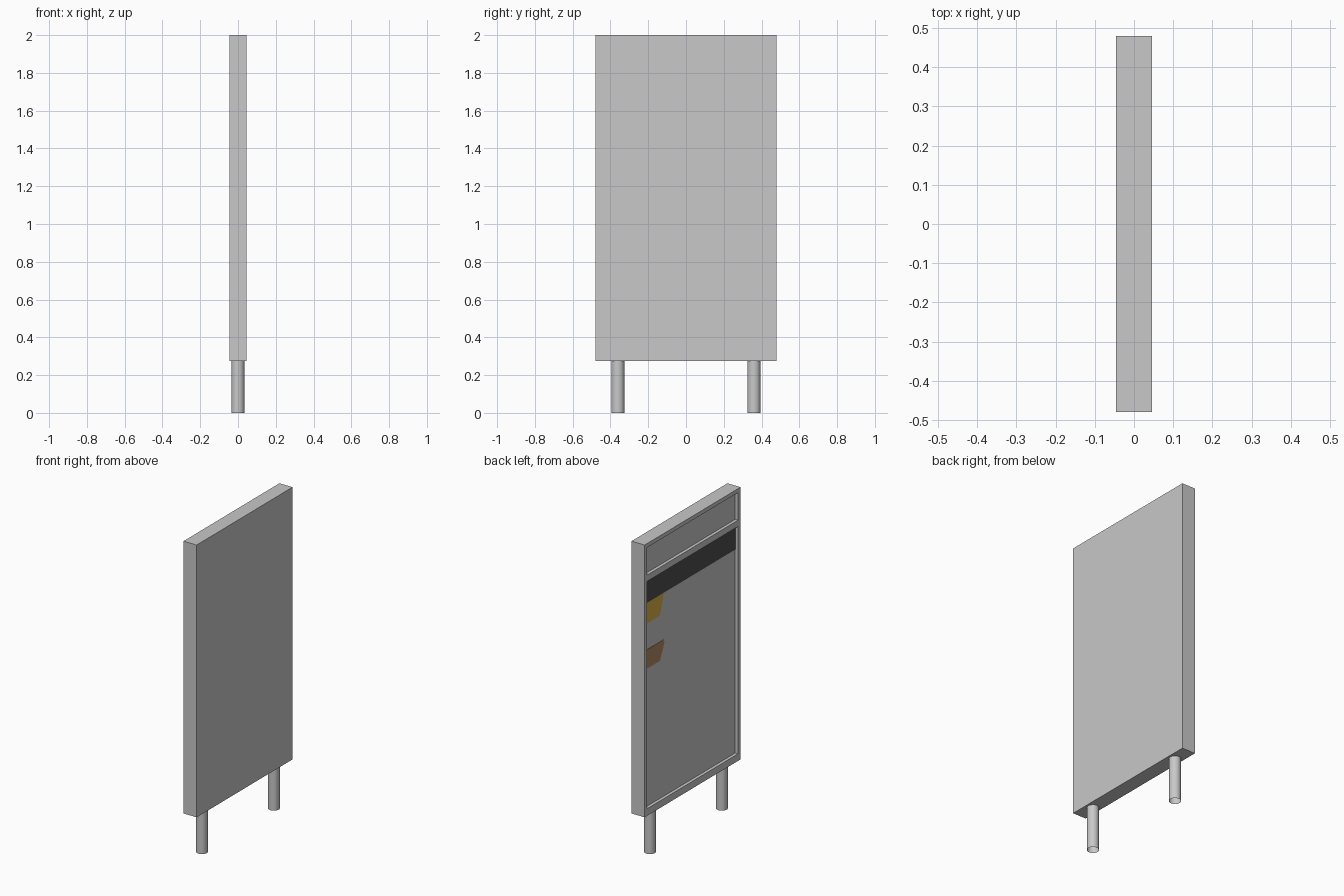
import bpy, bmesh
from mathutils import Vector

if "Cube" in bpy.data.objects:
    bpy.data.objects.remove(bpy.data.objects["Cube"])


def material(name, rgb):
    m = bpy.data.materials.new(name)
    m.diffuse_color = (*rgb, 1)
    m.use_nodes = True
    m.node_tree.nodes["Principled BSDF"].inputs["Base Color"].default_value = m.diffuse_color
    return m


GREY = material("light_grey_metal", (0.58, 0.58, 0.58))
BLACK = material("charcoal", (0.075, 0.075, 0.075))
YELLOW = material("ochre_yellow", (0.70, 0.42, 0.06))
BROWN = material("brown", (0.44, 0.24, 0.12))


def add_box(bm, lo, hi):
    lo, hi = Vector(lo), Vector(hi)
    verts = bmesh.ops.create_cube(bm, size=1)["verts"]
    for v in verts:
        v.co = (lo + hi) / 2 + v.co * (hi - lo)


def finish(name, bm, mat):
    bmesh.ops.recalc_face_normals(bm, faces=bm.faces)
    me = bpy.data.meshes.new(name)
    bm.to_mesh(me)
    bm.free()
    ob = bpy.data.objects.new(name, me)
    me.materials.append(mat)
    bpy.context.collection.objects.link(ob)
    return ob


def boxes(name, spans, mat):
    bm = bmesh.new()
    for lo, hi in spans:
        add_box(bm, lo, hi)
    return finish(name, bm, mat)


HX, HY, DEPTH = 0.046, 0.48, 0.02
FACE = -HX + DEPTH      # recessed display surface
INNER = 0.455           # half width of the display openings

# Board, with a header opening and a main opening sunk into the -x side
board = boxes("sign_board", [((-HX, -HY, 0.275), (HX, HY, 2.0))], GREY)
cutter = boxes("opening_cutter", [
    ((-0.1, -INNER, 1.80), (FACE, INNER, 1.975)),
    ((-0.1, -INNER, 0.32), (FACE, INNER, 1.76))], GREY)
cut = board.modifiers.new("openings", "BOOLEAN")
cut.operation = "DIFFERENCE"
cut.solver = "EXACT"
cut.object = cutter
bpy.context.view_layer.objects.active = board
bpy.ops.object.modifier_apply(modifier=cut.name)
bpy.data.objects.remove(cutter)


def plate(name, outline, mat):
    """Thin painted plate on the display surface from a (y, z) outline."""
    bm = bmesh.new()
    f = bm.faces.new([bm.verts.new((FACE, y, z)) for y, z in outline])
    ext = bmesh.ops.extrude_face_region(bm, geom=[f])["geom"]
    for v in ext:
        if isinstance(v, bmesh.types.BMVert):
            v.co.x -= 0.002
    return finish(name, bm, mat)


# Dark title band and the two slanted coloured tabs
plate("title_band", [(-INNER, 1.61), (INNER, 1.61), (INNER, 1.76), (-INNER, 1.76)], BLACK)
plate("yellow_tab", [(INNER, 1.48), (0.30, 1.48), (0.26, 1.61), (INNER, 1.61)], YELLOW)
plate("brown_tab", [(INNER, 1.193), (0.30, 1.193), (0.255, 1.295),
                    (0.265, 1.313), (INNER, 1.313)], BROWN)

# Open-ended tube legs
for side, y in (("left", -0.36), ("right", 0.36)):
    bpy.ops.mesh.primitive_cylinder_add(vertices=12, radius=0.035, depth=0.275,
                                        end_fill_type="NOTHING", location=(0, y, 0.1375))
    leg = bpy.context.object
    leg.name = side + "_leg"
    leg.data.materials.append(GREY)
    bpy.ops.object.shade_smooth_by_angle(angle=0.6)
